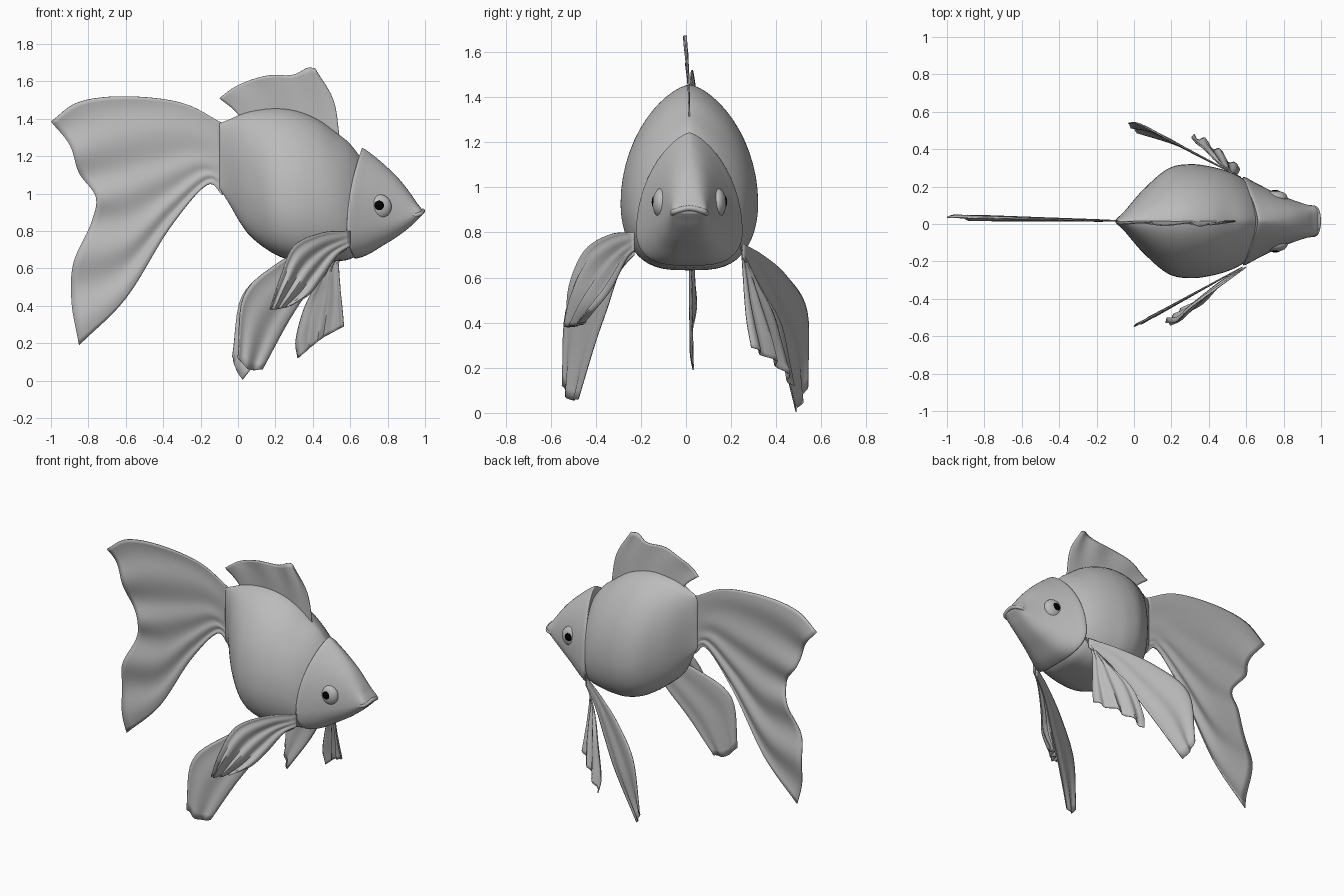
import bpy, bmesh, math
from mathutils import Vector

cube = bpy.data.objects.get("Cube")
if cube:
    bpy.data.objects.remove(cube)

CENTRE = Vector((0, .015, 0))


def make_material(name, value):
    mat = bpy.data.materials.new(name)
    mat.use_nodes = True
    colour = (value, value, value, 1)
    mat.diffuse_color = colour
    mat.node_tree.nodes["Principled BSDF"].inputs["Base Color"].default_value = colour
    return mat


GREY = make_material("plain grey", .5)
BLACK = make_material("pupil black", 0)


def resample(points, steps):
    """Smooth curve through points of any dimension."""
    pts = [Vector(p) for p in points]
    pts = [pts[0] * 2 - pts[1]] + pts + [pts[-1] * 2 - pts[-2]]
    result = []
    for i in range(1, len(pts) - 2):
        a, b, c, d = pts[i - 1:i + 3]
        for k in range(steps):
            t = k / steps
            result.append(b + (c - a) * (t / 2)
                          + (a * 2 - b * 5 + c * 4 - d) * (t * t / 2)
                          + (b * 3 - a - c * 3 + d) * (t ** 3 / 2))
    return result + [pts[-2]]


def finish(obj, mat, angle=60):
    obj.data.materials.append(mat)
    bpy.ops.object.select_all(action="DESELECT")
    obj.select_set(True)
    bpy.context.view_layer.objects.active = obj
    bpy.ops.object.shade_smooth_by_angle(angle=math.radians(angle))
    return obj


def grid_mesh(name, rows, closed=False):
    """Skin a list of equally long point rows; closed rows become capped rings."""
    bm = bmesh.new()
    verts = [[bm.verts.new(p) for p in row] for row in rows]
    count = len(rows[0])
    for low, high in zip(verts, verts[1:]):
        for i in range(count if closed else count - 1):
            j = (i + 1) % count
            bm.faces.new((low[i], low[j], high[j], high[i]))
    if closed:
        bm.faces.new(verts[0])
        bm.faces.new(verts[-1])
    bmesh.ops.recalc_face_normals(bm, faces=bm.faces)
    mesh = bpy.data.meshes.new(name)
    bm.to_mesh(mesh)
    bm.free()
    obj = bpy.data.objects.new(name, mesh)
    bpy.context.collection.objects.link(obj)
    return obj


def loft(name, stations, lean=0, sides=56):
    """Egg-shaped sections: x, top, bottom, half width, widest height, top power."""
    rings = []
    for x, top, bottom, width, mid, power in resample(stations, 6):
        slant = lean * max(0, (.95 - x) / .37)
        ring = []
        for i in range(sides):
            a = math.tau * i / sides
            c, s = math.cos(a), math.sin(a)
            reach = top - mid if s > 0 else mid - bottom
            y = math.copysign(abs(c) ** (power if s > 0 else .6), c) * width
            shift = slant * s * s * (1 if s > 0 else .5)
            ring.append(CENTRE + Vector((x + shift, y, mid + reach * s)))
        rings.append(ring)
    return finish(grid_mesh(name, rings, closed=True), GREY)


def fin(name, spines, ripple=0, waves=3, side=None):
    """Thin pleated sheet through spines; side(x, z) gives y for flat spines."""
    if side:
        spines = [[(x, side(x, z), z) for x, z in s] for s in spines]
    rays = [resample(s, 6) for s in spines]
    columns = [resample(c, 8) for c in zip(*rays)]
    for j, column in enumerate(columns):
        v = j / (len(columns) - 1)
        for i, p in enumerate(column):
            u = i / (len(column) - 1)
            p.y += ripple * v * math.sin(math.tau * waves * u)
    obj = grid_mesh(name, columns)
    thick = obj.modifiers.new("thickness", "SOLIDIFY")
    thick.thickness = .006
    thick.offset = 0
    return finish(obj, GREY)


def ball(name, mat, location, scale):
    bpy.ops.mesh.primitive_uv_sphere_add(segments=32, ring_count=16, location=location)
    obj = bpy.context.object
    obj.name = name
    obj.scale = scale
    return finish(obj, mat)


# Body, pinched to a vertical edge at the tail and tucked under the head
loft("body", [
    (-.1, 1.375, 1.03, .008, 1.2, 1),
    (-.05, 1.395, .95, .055, 1.15, 1.1),
    (.05, 1.435, .79, .17, 1.04, 1.2),
    (.18, 1.455, .685, .28, .96, 1.3),
    (.3, 1.445, .64, .305, .93, 1.3),
    (.42, 1.4, .632, .29, .92, 1.3),
    (.52, 1.33, .638, .26, .9, 1.3),
    (.6, 1.265, .65, .215, .86, 1.3),
    (.68, 1.16, .7, .14, .85, 1.3)])

# Head with a slanted gill edge and a narrow snout
loft("head", [
    (.58, 1.225, .67, .215, .8, 1.4),
    (.59, 1.243, .653, .236, .8, 1.4),
    (.66, 1.205, .672, .2, .82, 1.3),
    (.75, 1.145, .72, .155, .84, 1.1),
    (.84, 1.075, .77, .117, .86, .9),
    (.92, .995, .825, .09, .88, .8),
    (.965, .94, .865, .078, .9, .8),
    (.985, .915, .885, .06, .9, .8)], lean=.08)

# Lower lip, a rounded bow around the front of the snout
lip = bpy.data.curves.new("lower_lip", "CURVE")
lip.dimensions = "3D"
lip.bevel_depth = .012
lip.use_fill_caps = True
bow = resample([(.935, -.075, .882), (.975, -.064, .893), (.988, 0, .908),
                (.975, .064, .893), (.935, .075, .882)], 6)
spline = lip.splines.new("POLY")
spline.points.add(len(bow) - 1)
for point, p in zip(spline.points, bow):
    point.co = (p + CENTRE).to_4d()
lip_obj = bpy.data.objects.new("lower_lip", lip)
bpy.context.collection.objects.link(lip_obj)
lip.materials.append(GREY)

# Eyes
for side, label in ((-1, "right"), (1, "left")):
    ball(label + "_eye_bulge", GREY, CENTRE + Vector((.755, side * .125, .93)), (.066, .038, .066))
    ball(label + "_pupil", BLACK, CENTRE + Vector((.755, side * .155, .935)), (.028, .012, .028))

# Tail, spines from the upper edge to the lower edge
fin("tail_fin", [
    [(-.08, 1.375), (-.3, 1.485), (-.6, 1.52), (-.85, 1.49), (-1, 1.385)],
    [(-.08, 1.3), (-.3, 1.37), (-.5, 1.37), (-.72, 1.33), (-.9, 1.26)],
    [(-.08, 1.22), (-.25, 1.25), (-.45, 1.21), (-.65, 1.16), (-.85, 1.11)],
    [(-.08, 1.15), (-.22, 1.17), (-.4, 1.1), (-.6, 1.02), (-.76, .98)],
    [(-.08, 1.1), (-.2, 1.12), (-.38, 1), (-.58, .87), (-.79, .83)],
    [(-.08, 1.06), (-.18, 1.09), (-.37, .93), (-.61, .7), (-.88, .63)],
    [(-.08, 1.03), (-.17, 1.065), (-.37, .86), (-.62, .55), (-.89, .42)],
    [(-.08, .99), (-.17, 1.045), (-.37, .81), (-.6, .44), (-.85, .19)]],
    ripple=.014, waves=4, side=lambda x, z: .015 - .02 * x)

# Dorsal fin, from the front edge to the rear edge
fin("dorsal_fin", [
    [(.545, 1.29), (.51, 1.5), (.41, 1.67)],
    [(.45, 1.35), (.43, 1.5), (.37, 1.672)],
    [(.35, 1.4), (.32, 1.53), (.29, 1.635)],
    [(.22, 1.42), (.2, 1.54), (.15, 1.63)],
    [(.1, 1.41), (.06, 1.52), (0, 1.58)],
    [(.02, 1.4), (-.03, 1.455), (-.1, 1.51)]],
    ripple=.006, side=lambda x, z: .015 - .08 * max(0, z - 1.42))

# Long pelvic fins, trailing outward and back
fin("right_pelvic_fin", [
    [(.58, .76), (.4, .72), (.2, .62), (.03, .45), (0, .12)],
    [(.58, .73), (.42, .66), (.27, .5), (.13, .3), (.06, .06)],
    [(.58, .7), (.46, .62), (.36, .46), (.26, .3), (.13, .06)]],
    ripple=.008, waves=2, side=lambda x, z: -.23 - .55 * (.58 - x))
fin("left_pelvic_fin", [
    [(.57, .75), (.4, .7), (.2, .61), (.02, .45), (-.03, .13)],
    [(.57, .72), (.42, .65), (.26, .49), (.11, .3), (-.01, .06)],
    [(.57, .69), (.46, .6), (.35, .44), (.23, .27), (.025, .005)]],
    ripple=.008, waves=2,
    side=lambda x, z: .25 + .52 * (.57 - x) - .15 * max(0, .3 - z))

# Ruffled pectoral fins, set just behind the gills
fin("right_pectoral_fin", [
    [(.6, -.23, .8), (.45, -.34, .79), (.3, -.45, .72), (.23, -.52, .56), (.17, -.53, .38)],
    [(.6, -.23, .76), (.47, -.31, .7), (.37, -.39, .61), (.29, -.46, .49), (.22, -.5, .385)],
    [(.6, -.23, .72), (.53, -.27, .67), (.45, -.33, .55), (.38, -.4, .46), (.28, -.45, .4)]],
    ripple=.025)
fin("left_pectoral_fin", [
    [(.58, .24, .76), (.54, .25, .65), (.545, .26, .5), (.555, .27, .4), (.565, .29, .29)],
    [(.58, .24, .74), (.5, .29, .6), (.48, .33, .48), (.46, .37, .35), (.44, .4, .22)],
    [(.57, .25, .72), (.45, .33, .56), (.36, .42, .4), (.31, .46, .22), (.32, .48, .12)]],
    ripple=.018)
